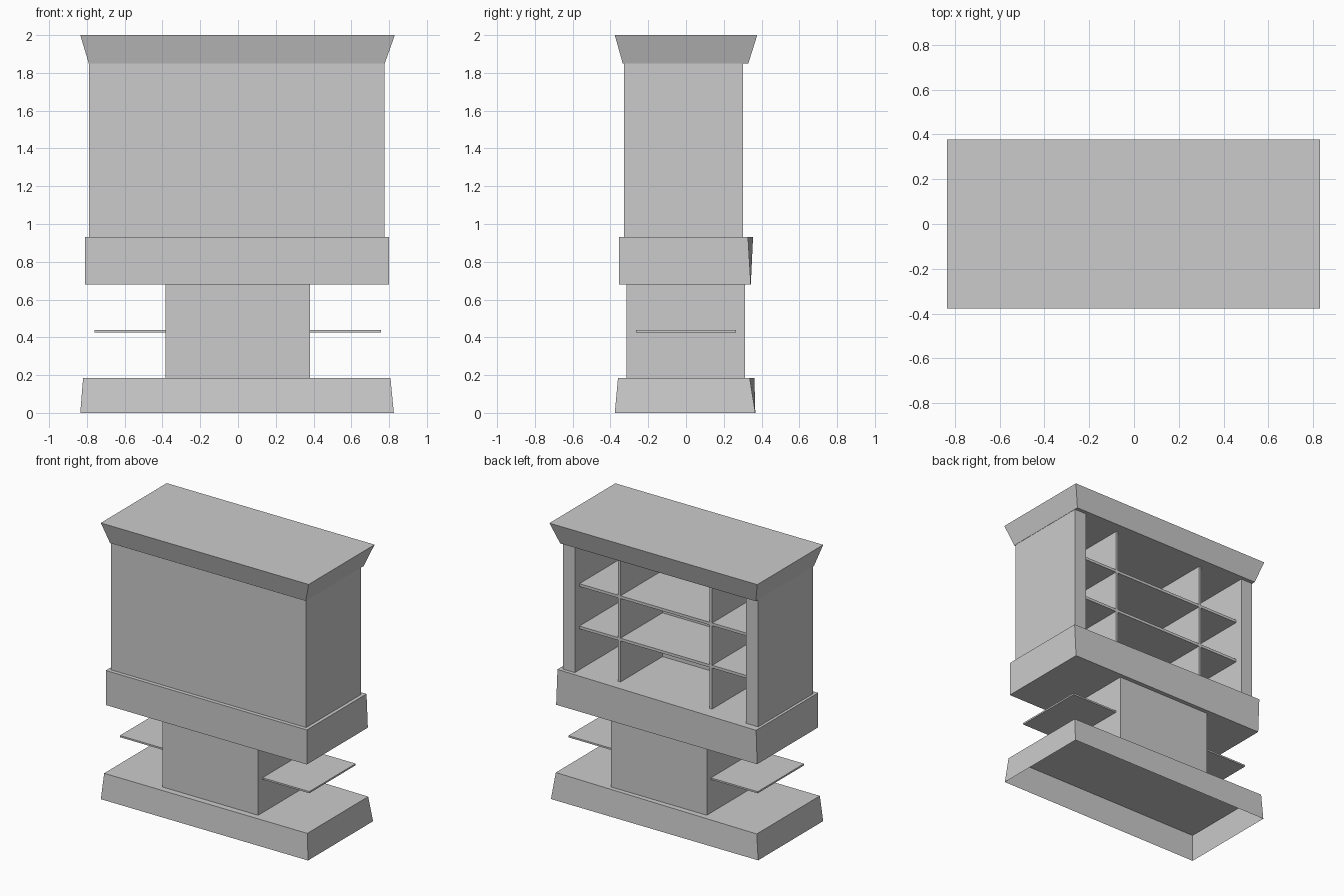
import bpy
import bmesh

cube = bpy.data.objects.get("Cube")
if cube:
    bpy.data.objects.remove(cube, do_unlink=True)

grey = bpy.data.materials.new("plain_grey")
grey.use_nodes = True
colour = (0.6, 0.6, 0.6, 1)
grey.diffuse_color = colour
grey.node_tree.nodes["Principled BSDF"].inputs["Base Color"].default_value = colour


def block(name, bottom, top, z, skew=0, open_bottom=False):
    """Six-sided block between two rectangles (x0, x1, y0, y1).
    skew pulls the upper back corner on the left side inwards."""
    bm = bmesh.new()
    rings = []
    for (x0, x1, y0, y1), height in zip((bottom, top), z):
        corners = [(x0, y0), (x1, y0), (x1, y1), (x0, y1)]
        rings.append([bm.verts.new((x, y, height)) for x, y in corners])
    low, high = rings
    high[2].co.y -= skew
    for i in range(4):
        j = (i + 1) % 4
        bm.faces.new((low[i], low[j], high[j], high[i]))
    bm.faces.new(high)
    if not open_bottom:
        bm.faces.new(low[::-1])
    mesh = bpy.data.meshes.new(name)
    bm.to_mesh(mesh)
    bm.free()
    mesh.materials.append(grey)
    obj = bpy.data.objects.new(name, mesh)
    bpy.context.collection.objects.link(obj)
    return obj


def box(name, x0, x1, y0, y1, z0, z1):
    rect = (x0, x1, y0, y1)
    return block(name, rect, rect, (z0, z1))


# Tapered plinth, hollow underneath
block("plinth", (-0.835, 0.825, -0.377, 0.367), (-0.82, 0.807, -0.36, 0.362),
      (0, 0.185), skew=0.025, open_bottom=True)

# Pedestal with a thin shelf on each side
box("pedestal", -0.385, 0.382, -0.315, 0.312, 0.185, 0.68)
box("right_side_shelf", -0.76, -0.385, -0.265, 0.265, 0.426, 0.438)
box("left_side_shelf", 0.382, 0.757, -0.265, 0.265, 0.426, 0.438)

# Wide counter block
block("counter", (-0.81, 0.8, -0.355, 0.343), (-0.81, 0.8, -0.355, 0.355),
      (0.68, 0.93), skew=0.027)

# Cabinet shell, open at the back
X0, X1, Y0, Y1 = -0.79, 0.775, -0.327, 0.303
FLOOR, CEILING, WALL = 0.93, 1.85, 0.096
box("cabinet_front", X0, X1, Y0, Y0 + WALL, FLOOR, CEILING)
box("cabinet_right_wall", X0, X0 + WALL, Y0 + WALL, Y1, FLOOR, CEILING)
box("cabinet_left_wall", X1 - WALL, X1, Y0 + WALL, Y1, FLOOR, CEILING)

# Shelves and dividers, set in from the open back
RECESS_Y = 0.25
middle = (X0 + X1) / 2
for i in (1, 2):
    z = FLOOR + (CEILING - FLOOR) * i / 3
    box(f"shelf_{i}", X0 + WALL, X1 - WALL, Y0 + WALL, RECESS_Y, z - 0.01, z + 0.01)
for side, sign in (("right", -1), ("left", 1)):
    x = middle + sign * 0.367
    box(f"{side}_divider", x - 0.01, x + 0.01, Y0 + WALL, RECESS_Y, FLOOR, CEILING)

# Flared crown
block("crown", (-0.79, 0.777, -0.335, 0.33), (-0.835, 0.83, -0.377, 0.377), (1.85, 2))
